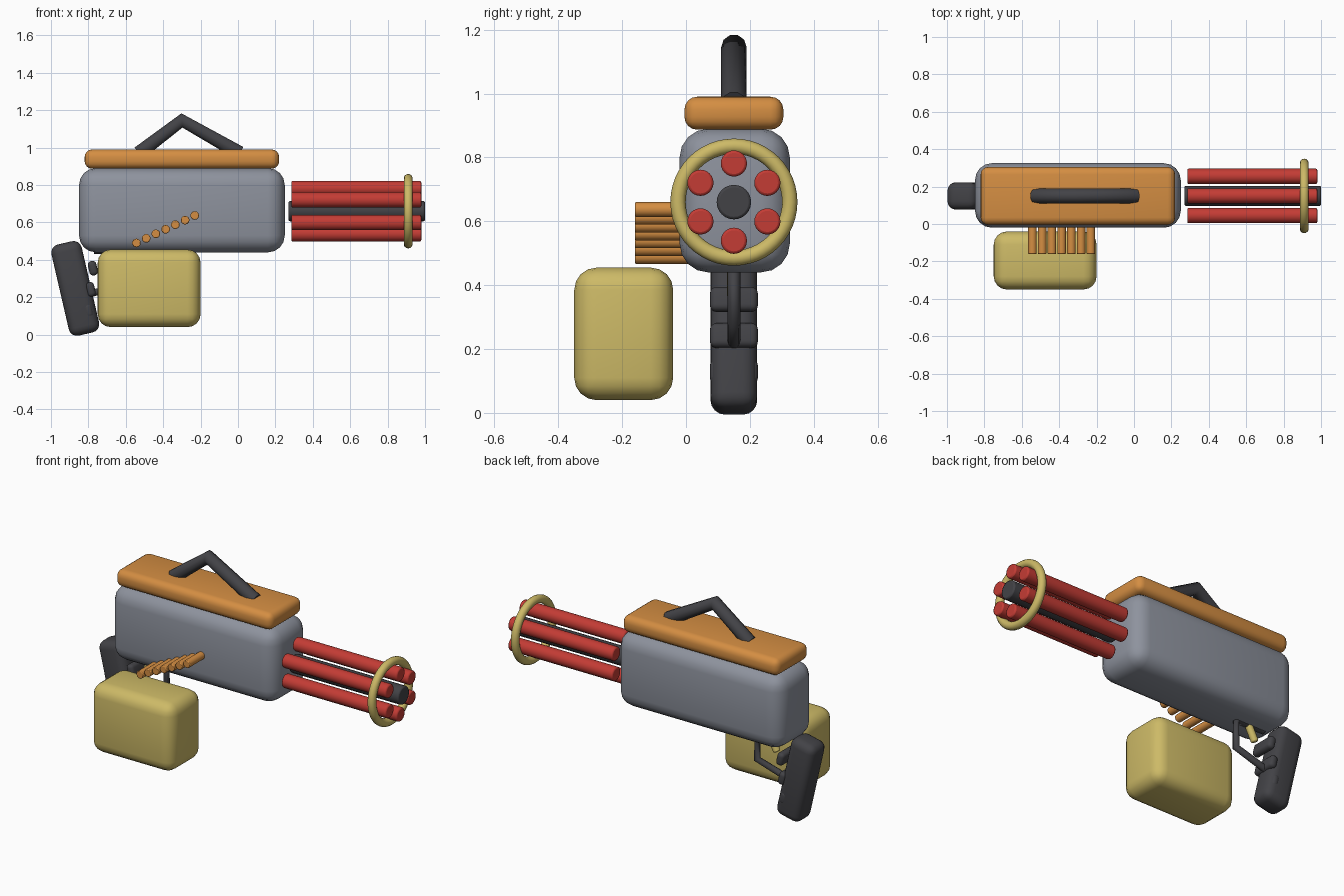
import bpy
from math import cos, sin, pi, radians
from mathutils import Vector

cube = bpy.data.objects.get("Cube")
if cube:
    bpy.data.objects.remove(cube, do_unlink=True)


def material(name, rgb):
    m = bpy.data.materials.new(name)
    m.use_nodes = True
    m.diffuse_color = (*rgb, 1)
    bsdf = next(n for n in m.node_tree.nodes if n.type == 'BSDF_PRINCIPLED')
    bsdf.inputs["Base Color"].default_value = (*rgb, 1)
    return m


GREY = material("steel grey", (0.27, 0.29, 0.34))
DARK = material("charcoal", (0.055, 0.055, 0.062))
RED = material("red", (0.55, 0.045, 0.035))
ORANGE = material("orange", (0.66, 0.27, 0.055))
YELLOW = material("pale yellow", (0.61, 0.49, 0.135))

AXIS_Y, AXIS_Z = 0.15, 0.66   # centre line of the barrel cluster


def finish(name, mat, bevel=0, segments=3):
    ob = bpy.context.object
    ob.name = name
    ob.data.materials.append(mat)
    if bevel:
        mod = ob.modifiers.new("rounding", 'BEVEL')
        mod.width = bevel
        mod.segments = segments
        mod.limit_method = 'ANGLE'
    return ob


def smooth(angle):
    bpy.ops.object.shade_smooth_by_angle(angle=radians(angle))


def rounded_box(name, mat, lo, hi, bevel, segments=4, tilt=0):
    lo, hi = Vector(lo), Vector(hi)
    bpy.ops.mesh.primitive_cube_add(size=1, location=(lo + hi) / 2, rotation=(0, tilt, 0))
    ob = bpy.context.object
    ob.scale = hi - lo
    bpy.ops.object.transform_apply(location=False, rotation=False, scale=True)
    bpy.ops.object.shade_smooth()
    return finish(name, mat, bevel, segments)


def rod(name, mat, start, end, radius, bevel=0.008):
    start, end = Vector(start), Vector(end)
    axis = end - start
    bpy.ops.mesh.primitive_cylinder_add(
        vertices=24, radius=radius, depth=axis.length, location=(start + end) / 2,
        rotation=axis.to_track_quat('Z', 'Y').to_euler())
    smooth(40)
    return finish(name, mat, bevel, 2)


def tube(name, mat, points, radius):
    curve = bpy.data.curves.new(name, 'CURVE')
    curve.dimensions = '3D'
    curve.bevel_depth = radius
    curve.bevel_resolution = 3
    curve.use_fill_caps = True
    spline = curve.splines.new('POLY')
    spline.points.add(len(points) - 1)
    for p, (x, z) in zip(spline.points, points):
        p.co = (x, AXIS_Y, z, 1)
    ob = bpy.data.objects.new(name, curve)
    bpy.context.collection.objects.link(ob)
    curve.materials.append(mat)
    return ob


# Housing, top cover and ammunition box
rounded_box("body", GREY, (-0.85, -0.02, 0.44), (0.25, 0.325, 0.89), 0.09)
rounded_box("top_cover", ORANGE, (-0.82, -0.005, 0.887), (0.22, 0.305, 0.99), 0.04)
rounded_box("ammo_box", YELLOW, (-0.75, -0.35, 0.04), (-0.20, -0.04, 0.455), 0.07)

# Carry handle
tube("carry_handle", DARK, [(-0.53, 0.97), (-0.30, 1.145), (0.01, 0.97)], 0.04)

# Rotating barrels around a central shaft, held by a ring
rod("barrel_shaft", DARK, (0.27, AXIS_Y, AXIS_Z), (1.0, AXIS_Y, AXIS_Z), 0.054)
for i in range(6):
    a = pi / 2 + i * pi / 3
    y, z = AXIS_Y + 0.121 * cos(a), AXIS_Z + 0.121 * sin(a)
    rod(f"barrel_{i + 1}", RED, (0.285, y, z), (0.98, y, z), 0.041)
bpy.ops.mesh.primitive_torus_add(
    major_radius=0.175, minor_radius=0.024, major_segments=48, minor_segments=14,
    location=(0.91, AXIS_Y, AXIS_Z), rotation=(0, pi / 2, 0))
bpy.ops.object.shade_smooth()
finish("muzzle_ring", YELLOW)

# Cartridge belt rising from the box to the body
for i in range(7):
    x, z = -0.543 + i * 0.052, 0.49 + i * 0.0245
    rod(f"cartridge_{i + 1}", ORANGE, (x, -0.16, z), (x, 0.02, z), 0.023, 0.004)

# Pistol grip with finger ridges, all leaning the same way
LEAN = radians(-13)
rounded_box("grip", DARK, (-0.953, 0.077, -0.003), (-0.787, 0.223, 0.497), 0.045, tilt=LEAN)
for i in range(3):
    x, z = -0.776 - i * 0.012, 0.355 - i * 0.113
    rounded_box(f"finger_ridge_{i + 1}", DARK, (x - 0.023, 0.075, z - 0.039),
                (x + 0.023, 0.225, z + 0.039), 0.02, tilt=LEAN)

# Trigger and its guard
tube("trigger_guard", DARK, [(-0.77, 0.45), (-0.58, 0.445), (-0.58, 0.28), (-0.80, 0.215)], 0.02)
rod("trigger", YELLOW, (-0.655, AXIS_Y, 0.47), (-0.712, AXIS_Y, 0.36), 0.021)
